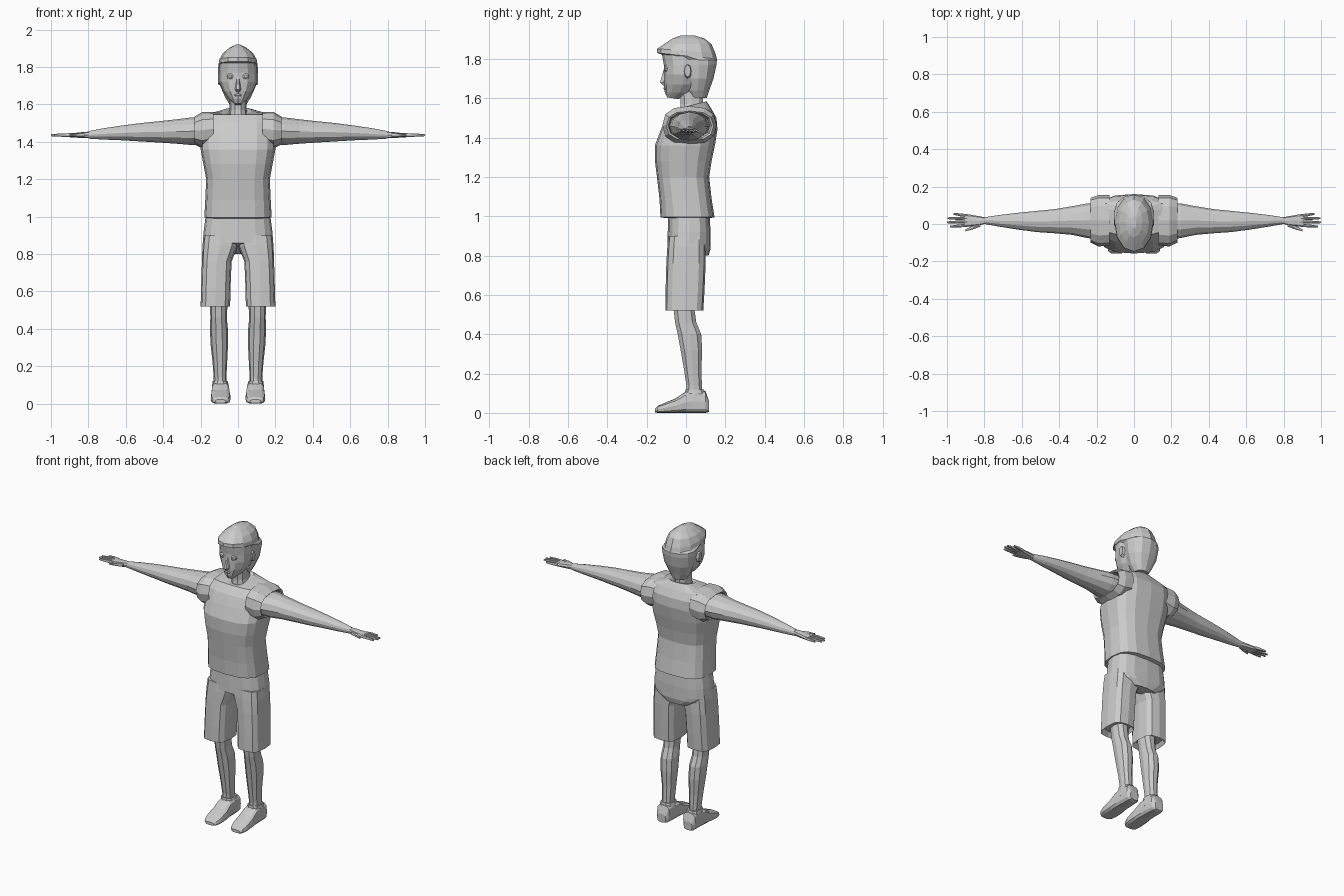
import bpy, math

GREY = bpy.data.materials.new("plain_grey")
GREY.diffuse_color = (0.6, 0.6, 0.6, 1)


def loft(name, rings, axis="z", n=12, e=0.8, mirror=False, caps=True):
    """Skin rings (pos, a0, a1, b0, b1, tilt): bounds across the axis, tilt shifts pos along b."""
    verts, faces = [], []
    for r in rings:
        p, a0, a1, b0, b1 = r[:5]
        tilt = r[5] if len(r) > 5 else 0
        for i in range(n):
            t = 2 * math.pi * i / n
            c, s = math.cos(t), math.sin(t)
            a = (a0 + a1) / 2 + (a1 - a0) / 2 * math.copysign(abs(c) ** e, c)
            b = (b0 + b1) / 2 + (b1 - b0) / 2 * math.copysign(abs(s) ** e, s)
            q = p + tilt * (b - (b0 + b1) / 2)
            verts.append({"z": (a, b, q), "x": (q, a, b), "y": (a, q, b)}[axis])
    for k in range(len(rings) - 1):
        for i in range(n):
            j = (i + 1) % n
            faces.append((k * n + i, k * n + j, k * n + n + j, k * n + n + i))
    if caps:
        faces.append(tuple(reversed(range(n))))
        faces.append(tuple(range(len(verts) - n, len(verts))))
    if axis == "y":
        faces = [f[::-1] for f in faces]
    me = bpy.data.meshes.new(name)
    me.from_pydata(verts, [], faces)
    me.materials.append(GREY)
    ob = bpy.data.objects.new(name, me)
    bpy.context.collection.objects.link(ob)
    if mirror:
        ob.modifiers.new("mirror", "MIRROR").use_axis = (True, False, False)
    return ob


def sym(z, x, y0, y1, tilt=0):
    return (z, -x, x, y0, y1, tilt)


# Shirt: hem, waist, chest, shoulders, collar
loft("shirt", [sym(.99, .15, -.10, .12), sym(.995, .18, -.13, .145), sym(1.09, .175, -.135, .13),
               sym(1.2, .17, -.148, .118), sym(1.28, .185, -.158, .13), sym(1.36, .20, -.158, .147),
               sym(1.44, .20, -.128, .16), sym(1.50, .20, -.10, .155), sym(1.545, .19, -.06, .13),
               sym(1.565, .07, -.05, .105, .25), sym(1.56, .045, -.03, .095, .3)], n=16, e=.7)

# Sleeves with a recessed opening
loft("sleeve", [(.13, -.115, .155, 1.38, 1.56), (.19, -.12, .155, 1.365, 1.56),
                (.232, -.10, .14, 1.385, 1.535), (.226, -.09, .13, 1.392, 1.528),
                (.19, -.085, .12, 1.40, 1.52)], axis="x", e=.8, mirror=True, caps=False)

# Arms
loft("arm", [(.17, -.085, .115, 1.385, 1.53), (.25, -.075, .11, 1.383, 1.53), (.33, -.058, .095, 1.39, 1.52),
             (.42, -.05, .08, 1.396, 1.51), (.52, -.043, .07, 1.402, 1.50), (.62, -.03, .06, 1.408, 1.487),
             (.72, -.014, .048, 1.412, 1.472), (.80, 0, .036, 1.417, 1.457)],
     axis="x", e=1, mirror=True)

# Hands: palm, four fingers and a thumb
loft("palm", [(.79, .002, .034, 1.42, 1.455), (.83, -.008, .042, 1.421, 1.452),
              (.875, -.014, .05, 1.422, 1.447), (.905, -.014, .053, 1.425, 1.445)],
     axis="x", n=8, e=.7, mirror=True)


def finger(name, x0, y0, x1, y1, w):
    xm, ym = (x0 + x1) / 2, (y0 + y1) / 2
    loft(name, [(x0, y0 - w, y0 + w, 1.425, 1.446), (xm, ym - w, ym + w, 1.427, 1.445),
                (x1, y1 - w * .6, y1 + w * .6, 1.430, 1.440)], axis="x", n=8, mirror=True)


for i, (y0, x1, y1) in enumerate([(-.007, .985, -.014), (.011, 1.0, .009),
                                  (.028, .997, .031), (.044, .965, .054)]):
    finger("finger_%d" % (i + 1), .89, y0, x1, y1, .008)
finger("thumb", .82, -.003, .90, -.033, .010)

# Shorts: hips with seat, and two straight legs
loft("hips", [sym(.80, .08, .04, .115), sym(.835, .15, -.02, .125), sym(.86, .188, -.095, .125),
              sym(.92, .184, -.093, .125), sym(1.01, .172, -.09, .12)], n=16, e=.7)
loft("shorts_leg", [(.545, .055, .185, -.08, .07), (.52, .042, .20, -.105, .088), (.62, .040, .197, -.104, .094),
                    (.76, .034, .193, -.10, .10), (.845, .0, .19, -.095, .10),
                    (.90, .0, .184, -.09, .10)], e=.6, mirror=True)

# Lower legs
loft("leg", [(.08, .062, .13, .0, .085), (.14, .062, .13, .0, .083), (.22, .058, .136, -.012, .08),
             (.32, .053, .147, -.03, .085), (.40, .054, .15, -.045, .08), (.46, .06, .148, -.058, .055),
             (.53, .056, .15, -.066, .045), (.60, .055, .16, -.07, .05)], n=10, e=.9, mirror=True)

# Shoes: body from heel to toe, and ankle collar
loft("shoe", [(.117, .065, .125, .005, .06), (.10, .05, .138, 0, .11), (.04, .045, .14, 0, .117),
              (0.0, .044, .142, 0, .11), (-.05, .04, .145, 0, .075), (-.11, .04, .146, 0, .05),
              (-.145, .05, .138, 0, .035), (-.157, .065, .122, .003, .022)],
     axis="y", n=12, e=.6, mirror=True)
loft("shoe_collar", [(.05, .045, .14, -.03, .112), (.10, .05, .138, -.008, .10),
                     (.12, .055, .135, -.005, .092)], n=10, e=.8, mirror=True)

# Neck
loft("neck", [sym(1.50, .06, -.04, .10), sym(1.57, .046, -.03, .09), sym(1.66, .045, -.035, .09)], n=10, e=.9)

# Face: chin, jaw, cheeks, forehead
loft("face", [sym(1.60, .018, -.095, -.04, -.15), sym(1.63, .05, -.108, .04), sym(1.67, .08, -.112, .08),
              sym(1.72, .10, -.113, .09), sym(1.77, .102, -.113, .09), sym(1.84, .098, -.125, .09)], n=12, e=.95)
loft("nose", [sym(1.665, .009, -.118, -.09), sym(1.68, .016, -.135, -.09),
              sym(1.75, .008, -.114, -.09)], n=6, e=1)
loft("mouth", [sym(1.643, .016, -.111, -.09), sym(1.65, .02, -.116, -.09),
               sym(1.657, .012, -.112, -.09)], n=8, e=1)

# Eyes and ears
loft("eye", [(-.08, .024, .060, 1.732, 1.768), (-.106, .026, .058, 1.734, 1.766),
             (-.112, .034, .05, 1.742, 1.758)], axis="y", n=10, e=1, mirror=True)
loft("ear", [(.09, -.012, .028, 1.70, 1.775), (.108, -.008, .024, 1.708, 1.77)],
     axis="x", n=8, e=1, mirror=True)

# Hair: back of the head, fringe step, crown
loft("hair", [sym(1.60, .045, .02, .105), sym(1.64, .07, 0, .118), sym(1.70, .096, -.01, .14),
              sym(1.77, .106, -.02, .155), sym(1.795, .106, -.03, .157), sym(1.815, .104, -.148, .157, -.10),
              sym(1.84, .10, -.147, .15, -.08), sym(1.875, .08, -.112, .13), sym(1.903, .045, -.07, .095),
              sym(1.92, .012, -.025, .04)], n=12, e=.95)
